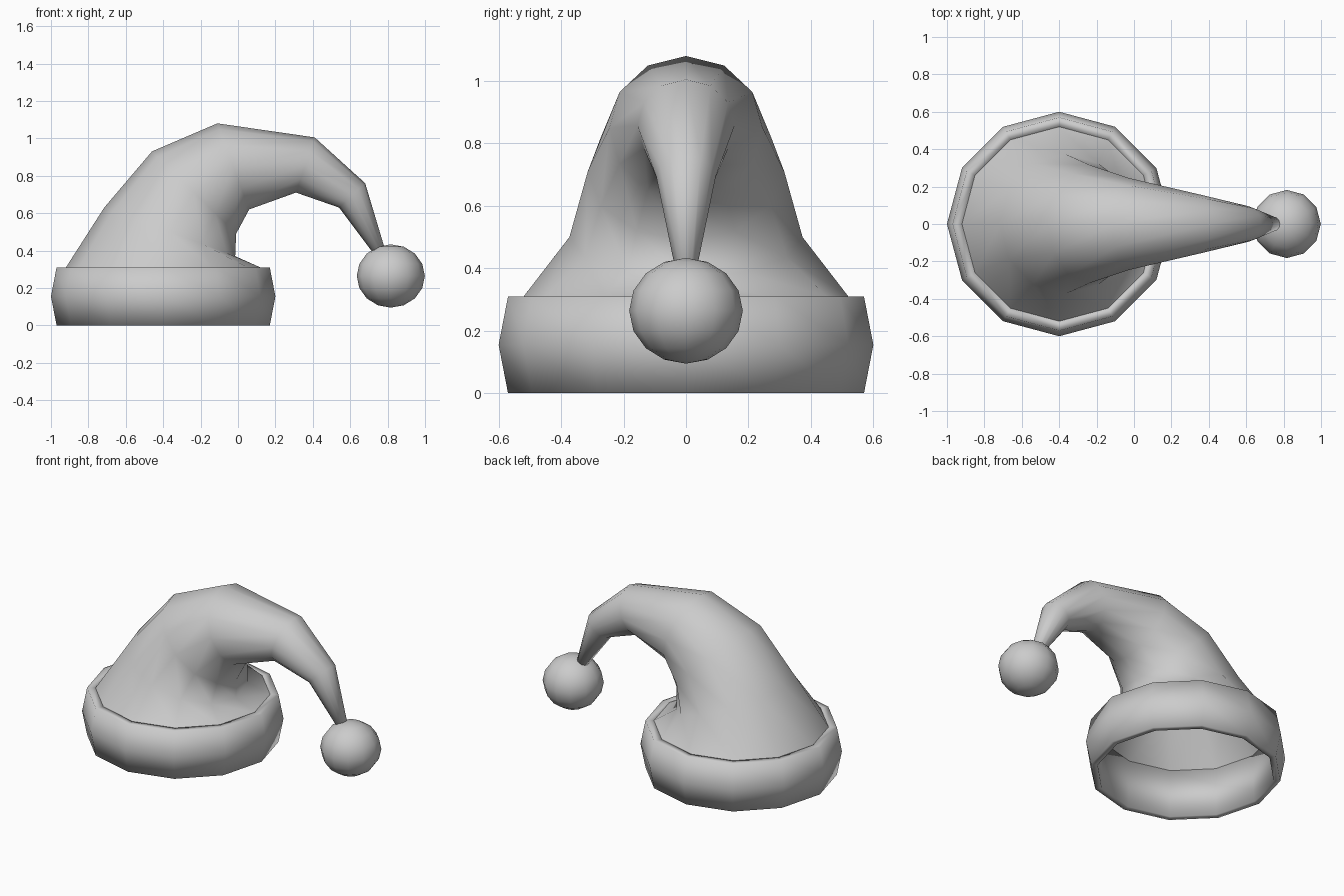
import bpy, bmesh
from math import sin, cos, tau
from mathutils import Vector

if "Cube" in bpy.data.objects:
    bpy.data.objects.remove(bpy.data.objects["Cube"])

SIDES = 12


def ring(bm, left, right):
    """Circle in a tilted plane whose ends in the xz plane are left and right."""
    a, b = Vector((left[0], 0, left[1])), Vector((right[0], 0, right[1]))
    mid, u = (a + b) / 2, (a - b) / 2
    v = Vector((0, u.length, 0))
    return [bm.verts.new(mid + u * cos(tau * i / SIDES) + v * sin(tau * i / SIDES))
            for i in range(SIDES)]


def loft(name, pairs, closed=False, cap_end=False):
    bm = bmesh.new()
    rings = [ring(bm, a, b) for a, b in pairs]
    steps = list(zip(rings, rings[1:]))
    if closed:
        steps.append((rings[-1], rings[0]))
    for lo, hi in steps:
        for i in range(SIDES):
            j = (i + 1) % SIDES
            bm.faces.new((lo[i], lo[j], hi[j], hi[i]))
    if cap_end:
        bm.faces.new(rings[-1])
    bmesh.ops.recalc_face_normals(bm, faces=bm.faces)
    for f in bm.faces:
        f.smooth = True
    me = bpy.data.meshes.new(name)
    bm.to_mesh(me)
    bm.free()
    ob = bpy.data.objects.new(name, me)
    bpy.context.collection.objects.link(ob)
    return ob


# Puffy brim band, open underneath
CX = -0.4
profile = [(0.53, 0), (0.57, 0), (0.6, 0.155), (0.57, 0.31), (0.52, 0.31)]
loft("brim", [((CX - r, z), (CX + r, z)) for r, z in profile], closed=True)

# Drooping cone: outer and inner points of each section along the bend
loft("drooping_cone", [
    ((-0.92, 0.31), (0.12, 0.31)),
    ((-0.715, 0.63), (-0.015, 0.37)),
    ((-0.46, 0.93), (-0.01, 0.49)),
    ((-0.11, 1.08), (0.06, 0.62)),
    ((0.41, 1.005), (0.31, 0.71)),
    ((0.68, 0.76), (0.54, 0.63)),
    ((0.80, 0.36), (0.75, 0.35)),
], cap_end=True)

# Pompom at the tip
bpy.ops.mesh.primitive_uv_sphere_add(segments=12, ring_count=8, radius=0.182,
                                     location=(0.817, 0, 0.264))
pompom = bpy.context.object
pompom.name = "pompom"
pompom.scale.z = 0.93
bpy.ops.object.shade_smooth()
